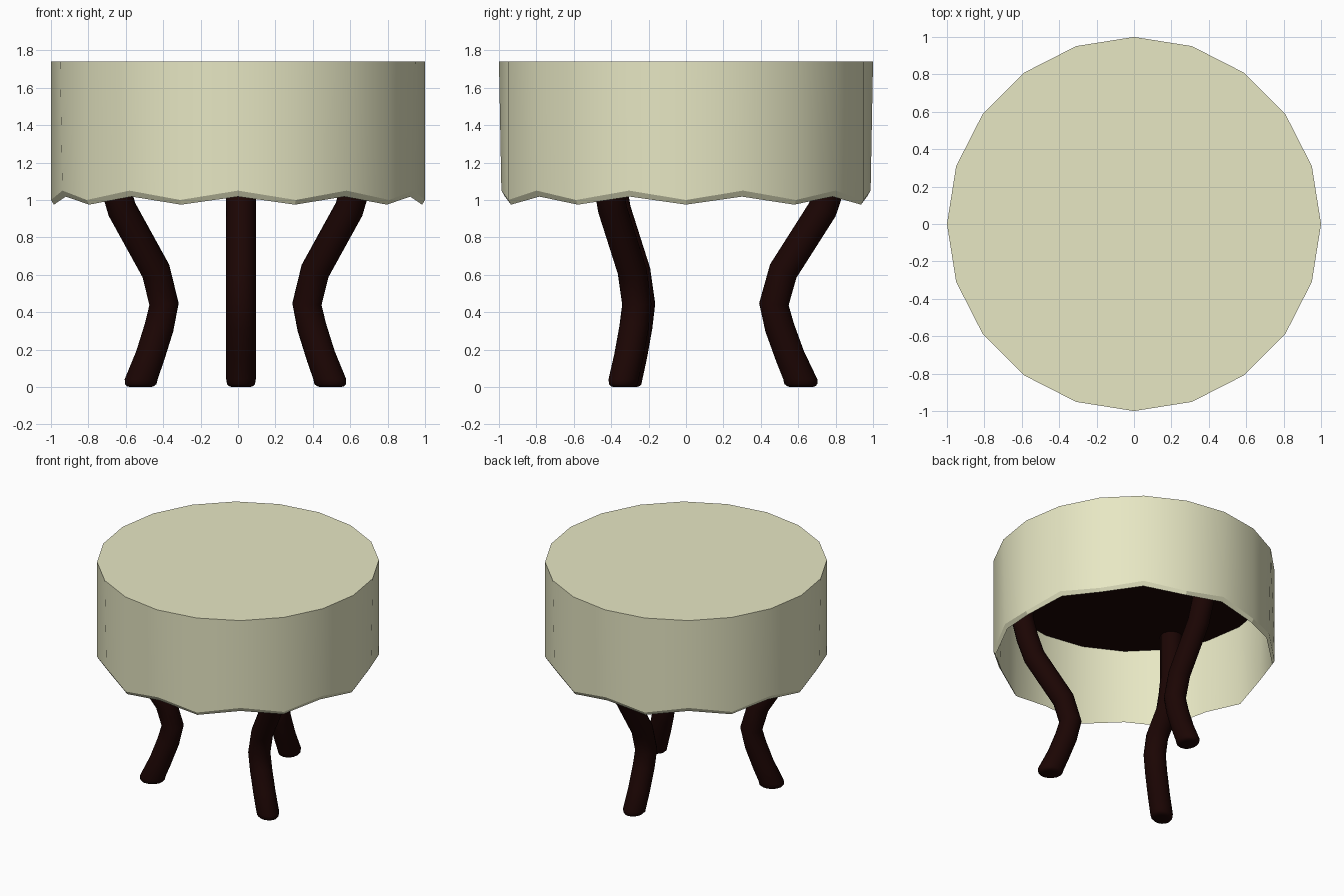
import bpy, bmesh
from math import sin, cos, pi, radians, atan2
from mathutils import Matrix, Vector

if "Cube" in bpy.data.objects:
    bpy.data.objects.remove(bpy.data.objects["Cube"])


def material(name, color):
    m = bpy.data.materials.new(name)
    m.diffuse_color = (*color, 1)
    m.use_nodes = True
    m.node_tree.nodes["Principled BSDF"].inputs["Base Color"].default_value = m.diffuse_color
    return m


CLOTH = material("pale_cloth", (0.80, 0.80, 0.55))
WOOD = material("dark_wood", (0.011, 0.0015, 0.001))


def skin(name, rings, mat, angle):
    """Join a stack of equal-sized rings into a closed, smooth-shaded object."""
    bm = bmesh.new()
    loops = [[bm.verts.new(p) for p in ring] for ring in rings]
    n = len(loops[0])
    for a, b in zip(loops, loops[1:]):
        for i in range(n):
            j = (i + 1) % n
            bm.faces.new((a[i], a[j], b[j], b[i]))
    bm.faces.new(loops[0])
    bm.faces.new(loops[-1])
    bmesh.ops.recalc_face_normals(bm, faces=bm.faces)
    mesh = bpy.data.meshes.new(name)
    bm.to_mesh(mesh)
    bm.free()
    mesh.materials.append(mat)
    obj = bpy.data.objects.new(name, mesh)
    bpy.context.collection.objects.link(obj)
    bpy.ops.object.select_all(action='DESELECT')
    obj.select_set(True)
    bpy.context.view_layer.objects.active = obj
    bpy.ops.object.shade_smooth_by_angle(angle=radians(angle))
    return obj


def disc_ring(r_even, r_odd, z_even, z_odd, n=20):
    return [((r_odd if i % 2 else r_even) * cos(2 * pi * i / n),
             (r_odd if i % 2 else r_even) * sin(2 * pi * i / n),
             z_odd if i % 2 else z_even) for i in range(n)]


# Cloth cover: open below, with a zigzag hem and a thin inner wall
skin("cloth_cover", [
    disc_ring(1.0, 1.0, 1.74, 1.74),
    disc_ring(1.0, 0.987, 1.0, 1.05),
    disc_ring(0.984, 0.968, 0.975, 1.018),
    disc_ring(0.975, 0.975, 1.72, 1.72)], CLOTH, 22)

# Wooden table top filling the cover from wall to wall
skin("table_top", [disc_ring(0.972, 0.972, 1.6, 1.6),
                   disc_ring(0.972, 0.972, 1.715, 1.715)], WOOD, 30)

# Curved leg: centre line as (distance from axis, height), top to bottom
PATH = [(0.785, 1.62), (0.785, 1.25), (0.75, 1.1), (0.70, 0.95), (0.49, 0.62),
        (0.44, 0.443), (0.47, 0.32), (0.526, 0.165)]
# Rounded foot: (distance, height, radial half width, side half width)
FOOT = [(0.581, 0.042, 0.091, 0.079), (0.584, 0.016, 0.088, 0.075),
        (0.586, 0.005, 0.077, 0.065), (0.586, 0.0, 0.06, 0.05)]
RADIUS, SIDES = 0.079, 16


def leg(name, turn, offset):
    frames = []
    for i, (r, z) in enumerate(PATH):
        r0, z0 = PATH[max(i - 1, 0)]
        r1, z1 = PATH[i + 1] if i + 1 < len(PATH) else FOOT[0][:2]
        tilt = atan2(r1 - r0, z0 - z1)
        frames.append((r, z, RADIUS * cos(tilt), RADIUS * sin(tilt), RADIUS))
    frames += [(r, z, a, 0, b) for r, z, a, b in FOOT]
    place = Matrix.Translation(Vector((*offset, 0))) @ Matrix.Rotation(radians(turn), 4, 'Z')
    rings = [[place @ Vector((r + dr * cos(t), w * sin(t), z + dz * cos(t)))
              for t in (2 * pi * k / SIDES for k in range(SIDES))]
             for r, z, dr, dz, w in frames]
    skin(name, rings, WOOD, 60)


leg("back_leg", 90, (0.016, 0.03))
leg("left_front_leg", 210, (-0.0145, -0.023))
leg("right_front_leg", 330, (-0.0125, -0.043))
